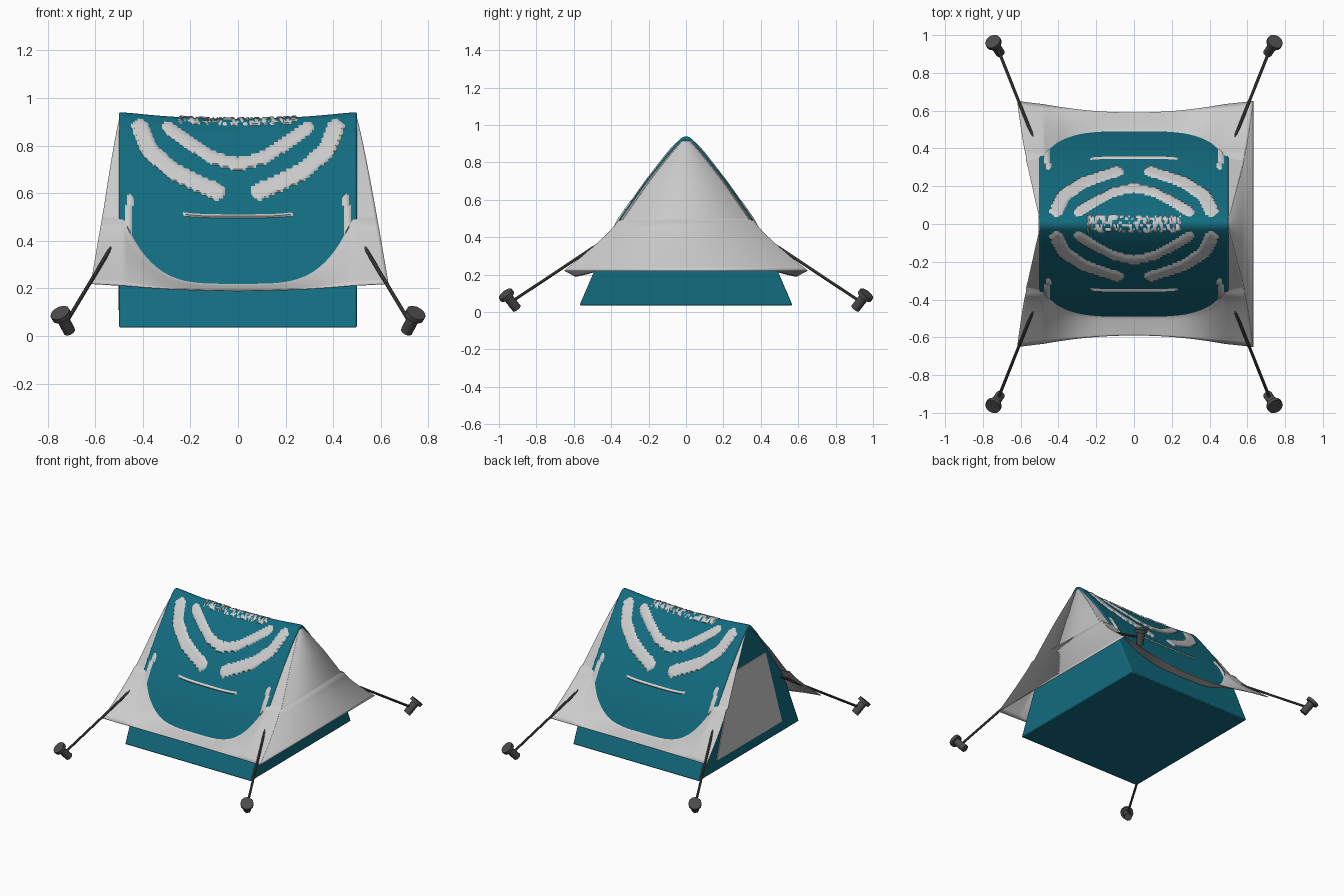
import bpy, bmesh, math, random
from mathutils import Vector

if "Cube" in bpy.data.objects:
    bpy.data.objects.remove(bpy.data.objects["Cube"])

random.seed(4)

def material(name, rgb):
    m = bpy.data.materials.new(name)
    m.diffuse_color = (*rgb, 1)
    m.use_nodes = True
    m.node_tree.nodes["Principled BSDF"].inputs["Base Color"].default_value = m.diffuse_color
    return m

TEAL = material("teal_fabric", (0.006, 0.15, 0.215))
DARK = material("dark_metal", (0.07, 0.07, 0.07))
CORD = material("cord", (0.07, 0.065, 0.05))

def finish(bm, name, mat=None, angle=40):
    bmesh.ops.remove_doubles(bm, verts=bm.verts, dist=1e-5)
    bmesh.ops.recalc_face_normals(bm, faces=bm.faces)
    me = bpy.data.meshes.new(name)
    bm.to_mesh(me)
    bm.free()
    ob = bpy.data.objects.new(name, me)
    bpy.context.collection.objects.link(ob)
    if mat:
        me.materials.append(mat)
    bpy.ops.object.select_all(action='DESELECT')
    ob.select_set(True)
    bpy.context.view_layer.objects.active = ob
    bpy.ops.object.shade_smooth_by_angle(angle=math.radians(angle))
    return ob

# Shared tent cross-section: (z, half width), ridge sagging at mid length
PROFILE = [(0.035, 0.57), (0.22, 0.49), (0.36, 0.43), (0.5, 0.355),
           (0.7, 0.215), (0.85, 0.098), (0.925, 0.032), (0.936, 0.016), (0.94, 0.0)]

def half_width(z):
    for (z0, y0), (z1, y1) in zip(PROFILE, PROFILE[1:]):
        if z <= z1:
            return y0 + (y1 - y0) * (z - z0) / (z1 - z0)
    return 0.0

def sag(x, z):
    k = 0.028 * max(0, 1 - (abs(x) / 0.48) ** 2)
    return z - k * (z / 0.94) ** 4

# Inner tent body
bm = bmesh.new()
section = [(-y, z) for z, y in PROFILE] + [(y, z) for z, y in PROFILE[-2::-1]]
rings = []
for i in range(21):
    x = -0.5 + i / 20
    rings.append([bm.verts.new((x, y, sag(x, z))) for y, z in section])
n = len(section)
for a, b in zip(rings, rings[1:]):
    for j in range(n):
        k = (j + 1) % n
        bm.faces.new((a[j], a[k], b[k], b[j]))
bm.faces.new(rings[0])
bm.faces.new(rings[-1][::-1])
body = finish(bm, "inner_tent", TEAL)
bev = body.modifiers.new("soft_edges", 'BEVEL')
bev.width, bev.segments, bev.limit_method = 0.008, 2, 'ANGLE'
bev.angle_limit = math.radians(50)

# Door panel on the open end
bm = bmesh.new()
door = [(-0.37, 0.11), (0.37, 0.11), (0.185, 0.675), (-0.185, 0.675)]
outer = [bm.verts.new((-0.505, y, z)) for y, z in door]
inner = [bm.verts.new((-0.495, y, z)) for y, z in door]
bm.faces.new(outer)
for j in range(4):
    k = (j + 1) % 4
    bm.faces.new((outer[j], outer[k], inner[k], inner[j]))
finish(bm, "door_panel")

# Wrinkles: polylines in (|x|, z) where the fly rises above the inner tent
WRINKLES = [([(0.41, 0.88), (0.37, 0.78), (0.26, 0.69), (0.09, 0.61)], 0.034),
            ([(0.29, 0.885), (0.2, 0.82), (0.1, 0.755), (0.0, 0.73)], 0.026),
            ([(0.0, 0.51), (0.22, 0.51)], 0.007),
            ([(0.455, 0.58), (0.46, 0.44)], 0.013)]

def lifted(x, z):
    p = Vector((abs(x), z))
    for pts, w in WRINKLES:
        for a, b in zip(pts, pts[1:]):
            a, b = Vector(a), Vector(b)
            t = max(0, min(1, (p - a).dot(b - a) / (b - a).length_squared))
            if (p - a - t * (b - a)).length < w:
                return True
    return z > 0.915 and abs(x) < 0.25 and random.random() < 0.6

# Outer fly sheet
UPPER, LOWER, COLS = 60, 12, 130

def fly_point(s, row, side):
    a, sign = abs(s), (1 if s >= 0 else -1)
    core = min(a / 0.85, 1) * 0.48
    f = max(0, (a - 0.85) / 0.15)
    leave = 0.215 + 0.25 * (core / 0.47) ** 4
    if row <= UPPER:
        base = 0.94 + (leave - 0.94) * row / UPPER
        d = 0.007 if lifted(core, base) and f == 0 else -0.008 - 0.014 * f
        if row == UPPER:
            d = 0
        y = max(0, half_width(base) + d) if row else 0
        z = sag(core, base)
        if row == 0:
            z += d * 0.7
    else:
        r = (row - UPPER) / LOWER
        y0, y1 = half_width(leave), 0.59 + 0.06 * a * a
        y = y0 + (y1 - y0) * r
        z = leave + (0.19 + 0.03 * a * a - leave) * r ** 0.85
    end = 0.49 + 0.14 * max(0, min(1, (0.94 - z) / 0.72)) ** 0.85
    if sign < 0:
        end -= 0.012 * min(1, (0.94 - z) / 0.4)
    return sign * (core + f * (end - core)), side * y, z

bm = bmesh.new()
edges = []
for side in (1, -1):
    grid = [[bm.verts.new(fly_point(-1 + 2 * c / COLS, r, side)) for c in range(COLS + 1)]
            for r in range(UPPER + LOWER + 1)]
    for r0, r1 in zip(grid, grid[1:]):
        for c in range(COLS):
            bm.faces.new((r0[c], r0[c + 1], r1[c + 1], r1[c]))
    edges.append([row[-1].co.copy() for row in grid])
fly = finish(bm, "fly_sheet", angle=60)
sol = fly.modifiers.new("cloth_thickness", 'SOLIDIFY')
sol.thickness, sol.offset = 0.004, 0

# Closed end of the fly
bm = bmesh.new()
strips = [[bm.verts.new(p) for p in e] for e in edges]
for i in range(len(strips[0]) - 1):
    quad = (strips[0][i], strips[0][i + 1], strips[1][i + 1], strips[1][i])
    bm.faces.new(quad)
panel = finish(bm, "fly_end_panel", angle=60)
sol = panel.modifiers.new("cloth_thickness", 'SOLIDIFY')
sol.thickness, sol.offset = 0.004, 0

# Guy ropes and ground stakes
def rod(bm, p, q, radius, sides):
    p, q = Vector(p), Vector(q)
    mat = (q - p).to_track_quat('Z', 'Y').to_matrix().to_4x4()
    mat.translation = (p + q) / 2
    bmesh.ops.create_cone(bm, cap_ends=True, segments=sides, radius1=radius,
                          radius2=radius, depth=(q - p).length, matrix=mat)

for sx, xn in ((-1, "left"), (1, "right")):
    for sy, yn in ((-1, "front"), (1, "back")):
        def at(x, y, z):
            return Vector((sx * x, sy * y, z))
        bm = bmesh.new()
        rod(bm, at(0.495, 0.36, 0.435), at(0.72, 0.925, 0.06), 0.008, 8)
        finish(bm, f"guy_rope_{yn}_{xn}", CORD)
        top, tip = at(0.745, 0.962, 0.092), at(0.708, 0.905, 0.019)
        axis = (tip - top).normalized()
        bm = bmesh.new()
        rod(bm, top, tip, 0.026, 10)
        rod(bm, top - axis * 0.008, top + axis * 0.014, 0.043, 12)
        finish(bm, f"stake_{yn}_{xn}", DARK)
